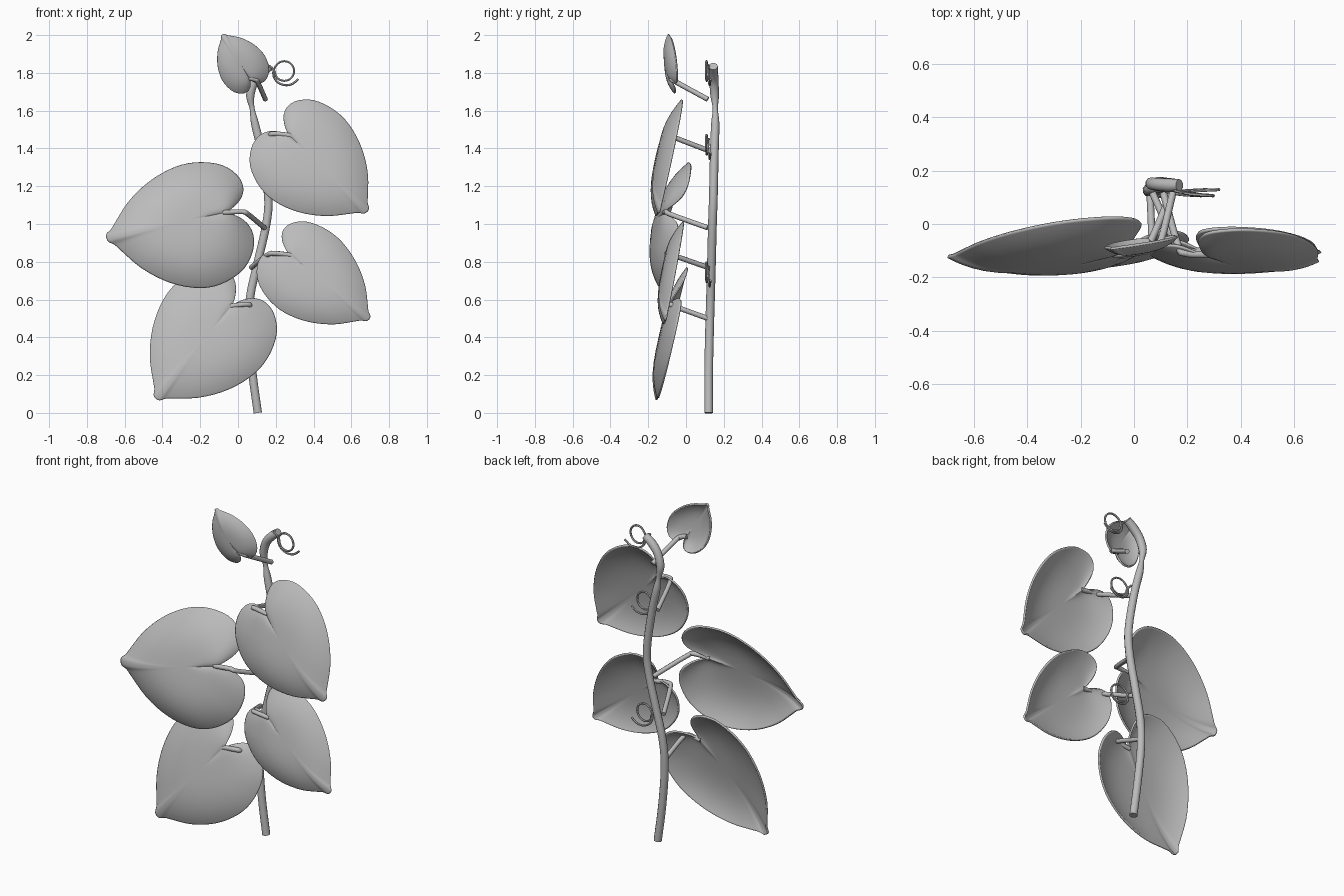
import bpy, bmesh, math
from mathutils import Vector

if "Cube" in bpy.data.objects:
    bpy.data.objects.remove(bpy.data.objects["Cube"])

grey = bpy.data.materials.new("soft_grey")
grey.diffuse_color = (0.5, 0.5, 0.5, 1)
grey.use_nodes = True
grey.node_tree.nodes["Principled BSDF"].inputs["Base Color"].default_value = grey.diffuse_color


def smooth_path(pts, steps):
    """Catmull-Rom interpolation through the given points."""
    p = [Vector(q) for q in pts]
    p = [2 * p[0] - p[1]] + p + [2 * p[-1] - p[-2]]
    out = []
    for i in range(1, len(p) - 2):
        a, b, c, d = p[i - 1:i + 3]
        for s in range(steps):
            t = s / steps
            out.append(0.5 * (2 * b + (c - a) * t + (2 * a - 5 * b + 4 * c - d) * t * t
                              + (3 * b - a - 3 * c + d) * t ** 3))
    return out + [p[-2]]


def shade(ob):
    ob.data.materials.clear()
    ob.data.materials.append(grey)
    bpy.ops.object.select_all(action='DESELECT')
    ob.select_set(True)
    bpy.context.view_layer.objects.active = ob
    bpy.ops.object.shade_smooth_by_angle(angle=math.radians(50))


def tube(name, pts, radius, steps=6, sides=2):
    """Round tube; each point may carry a fourth value, its relative thickness."""
    path = smooth_path([tuple(p) + (1,) * (4 - len(p)) for p in pts], steps)
    cu = bpy.data.curves.new(name, 'CURVE')
    cu.dimensions = '3D'
    cu.bevel_depth = radius
    cu.bevel_resolution = sides
    cu.use_fill_caps = True
    sp = cu.splines.new('POLY')
    sp.points.add(len(path) - 1)
    for q, v in zip(sp.points, path):
        q.co = (v[0], v[1], v[2], 1)
        q.radius = v[3]
    ob = bpy.data.objects.new(name, cu)
    bpy.context.collection.objects.link(ob)
    bpy.ops.object.select_all(action='DESELECT')
    ob.select_set(True)
    bpy.context.view_layer.objects.active = ob
    bpy.ops.object.convert(target='MESH')
    shade(bpy.context.object)


# Half of the heart outline: (along the midrib, sideways), notch to tip
HALF = [(0, 0), (-.09, .045), (-.16, .11), (-.19, .2), (-.16, .31), (-.06, .42), (.1, .485),
        (.27, .5), (.45, .46), (.62, .38), (.78, .26), (.9, .125), (.955, .06), (1, .03), (1.01, 0)]
RINGS = [.12, .28, .44, .58, .7, .8, .88, .94, .98, 1]
CENTRE = .3


def leaf(name, notch, tip, y, sx, sz, cup, dip, left, right):
    """Cupped heart; y leans with x and z, left/right are the half widths."""
    n, axis = Vector(notch), Vector(tip) - Vector(notch)
    side = Vector((-axis.y, axis.x))
    half = smooth_path(HALF, 3)
    outline = [(p.x, p.y * 2 * left) for p in half]
    outline += [(p.x, -p.y * 2 * right) for p in half[-2:0:-1]]

    bm = bmesh.new()

    def vert(u, v, t):
        q = n + axis * u + side * v
        bulge = cup * (1 - t ** 3) + dip * t ** 3 * math.exp(-(u * u + v * v) / .025)
        return bm.verts.new((q.x, y + sx * (q.x - n.x) + sz * (q.y - n.y) - bulge, q.y))

    hub = vert(CENTRE, 0, 0)
    rings = [[vert(CENTRE + (u - CENTRE) * t, v * t, t) for u, v in outline] for t in RINGS]
    m = len(outline)
    for i in range(m):
        j = (i + 1) % m
        bm.faces.new((hub, rings[0][i], rings[0][j]))
        for a, b in zip(rings, rings[1:]):
            bm.faces.new((a[i], b[i], b[j], a[j]))
    bmesh.ops.recalc_face_normals(bm, faces=bm.faces)
    me = bpy.data.meshes.new(name)
    bm.to_mesh(me)
    bm.free()
    ob = bpy.data.objects.new(name, me)
    bpy.context.collection.objects.link(ob)
    shade(ob)
    mod = ob.modifiers.new("thickness", 'SOLIDIFY')
    mod.thickness = .01
    mod.offset = 0


# Main stem, thinner at the upper node
tube("stem", [(.105, .12, 0), (.075, .12, .22), (.055, .125, .45), (.065, .13, .62), (.105, .135, .8),
              (.15, .14, 1), (.16, .145, 1.15), (.125, .15, 1.38), (.09, .155, 1.53, .95),
              (.075, .155, 1.61, .6), (.065, .152, 1.68, 1), (.085, .148, 1.75, 1.05),
              (.125, .145, 1.8, 1.1), (.17, .145, 1.835, 1)], .023, 4, 3)

# Heart leaves
leaf("lower_left_leaf", (-.03, .57), (-.43, .08), -.033, .03, .22, .065, .05, .51, .48)
leaf("lower_right_leaf", (.27, .84), (.69, .5), -.05, .03, .2, .06, .05, .42, .475)
leaf("middle_left_leaf", (-.07, 1.06), (-.69, .93), -.03, .1, .23, .1, .08, .58, .46)
leaf("upper_right_leaf", (.27, 1.47), (.68, 1.07), -.068, .05, .23, .065, .045, .46, .535)
leaf("top_leaf", (.06, 1.77), (-.08, 2.0), -.057, .13, -.065, .04, .02, .46, .48)

# Leaf stalks: stem end, bend, leaf notch
STALKS = {
    "lower_left": [(.06, .115, .5), (.065, -.05, .56), (.045, -.085, .575), (-.04, -.085, .565)],
    "lower_right": [(.07, .115, .77), (.155, -.07, .835), (.19, -.1, .845), (.28, -.1, .835)],
    "middle_left": [(.14, .115, .98), (.055, -.08, 1.05), (.02, -.105, 1.065), (-.08, -.115, 1.06)],
    "upper_right": [(.11, .115, 1.39), (.165, -.08, 1.465), (.195, -.11, 1.478), (.28, -.115, 1.468)],
    "top": [(.145, .115, 1.66), (.105, -.05, 1.75), (.09, -.075, 1.765), (.05, -.08, 1.775)],
}
for key, pts in STALKS.items():
    tube(key + "_stalk", pts, .0135)

# Curled tendrils: a lead-in, one full loop, then a wider open arc
for key, cx, cz, stem_x in (("lower", .2, .745, .1), ("middle", .2, 1.42, .12), ("top", .245, 1.81, .15)):
    pts = [(stem_x, .125, cz + .03), (cx - .075, .12, cz + .025)]
    for k in range(18):
        a = math.radians(180 + 30 * k)
        r = .052 + .034 * max(0, k - 11) / 6
        pts.append((cx + r * math.cos(a), .118 - .012 * math.sin(k / 4), cz + r * math.sin(a)))
    tube(key + "_tendril", pts, .006, 3, 1)
